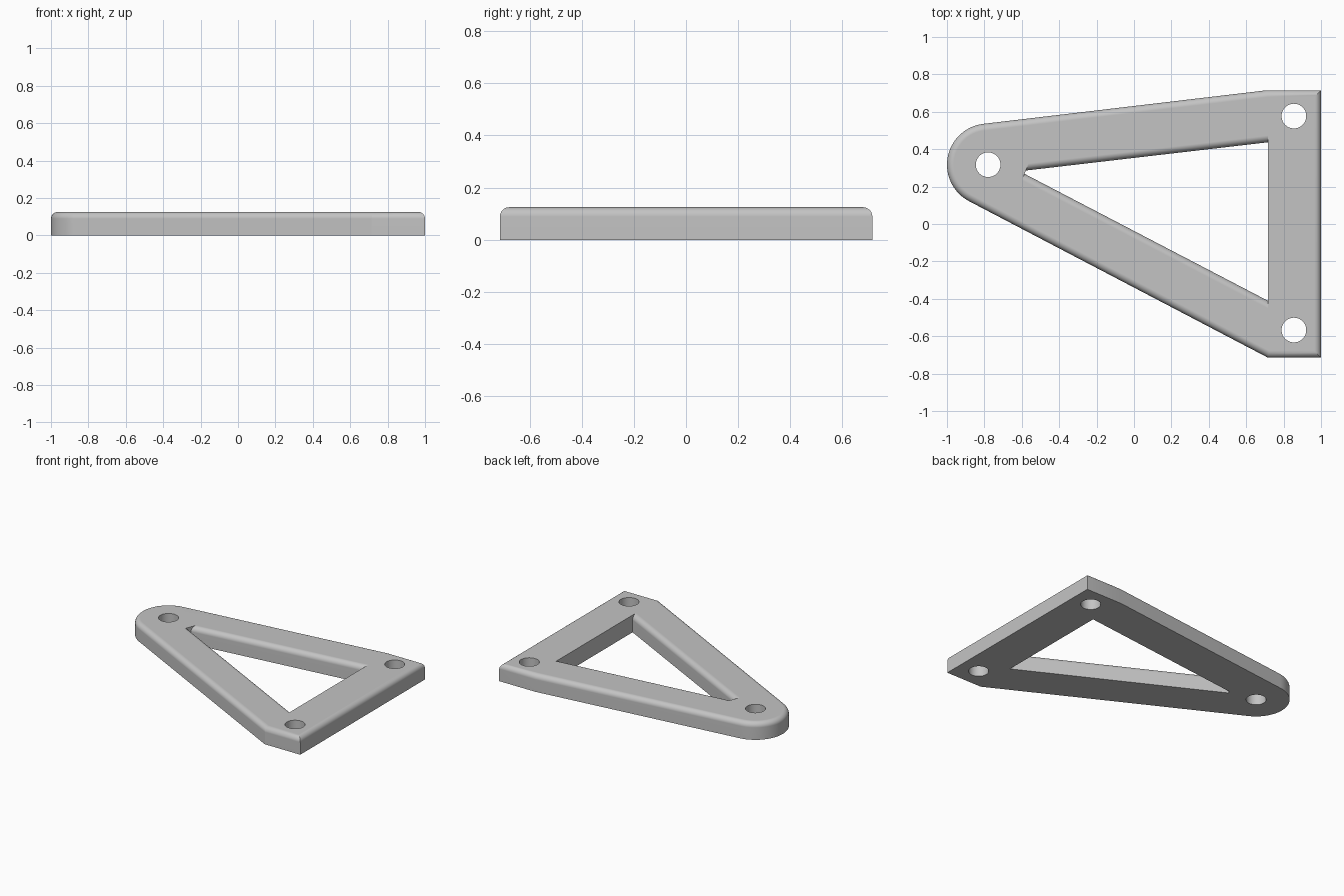
import bpy, bmesh
from math import sin, cos, pi, radians
from mathutils import Vector

if "Cube" in bpy.data.objects:
    bpy.data.objects.remove(bpy.data.objects["Cube"])

HEIGHT, FILLET, STEPS = 0.125, 0.036, 6
EYE, EYE_RADIUS, HOLE_RADIUS = Vector((-0.78, 0.317)), 0.22, 0.066

metal = bpy.data.materials.new("light grey")
metal.use_nodes = True
grey = (0.55, 0.55, 0.55, 1)
metal.diffuse_color = grey
metal.node_tree.nodes["Principled BSDF"].inputs["Base Color"].default_value = grey


def inset(loop, dists):
    """Move each edge of a counter-clockwise loop inward by its own distance."""
    lines = []
    for i, p in enumerate(loop):
        d = (loop[(i + 1) % len(loop)] - p).normalized()
        n = Vector((-d.y, d.x))
        lines.append((n, n.dot(p) + dists[i]))
    out = []
    for i in range(len(loop)):
        (a, ca), (b, cb) = lines[i - 1], lines[i]
        det = a.x * b.y - a.y * b.x
        out.append(Vector(((ca * b.y - cb * a.y) / det, (a.x * cb - b.x * ca) / det)))
    return out


def loft(name, layers):
    """Closed solid through (loop, z) layers."""
    bm = bmesh.new()
    rings = [[bm.verts.new((p.x, p.y, z)) for p in loop] for loop, z in layers]
    bm.faces.new(rings[0][::-1])
    bm.faces.new(rings[-1])
    for low, high in zip(rings, rings[1:]):
        for i in range(len(low)):
            j = (i + 1) % len(low)
            bm.faces.new((low[i], low[j], high[j], high[i]))
    bmesh.ops.recalc_face_normals(bm, faces=bm.faces)
    mesh = bpy.data.meshes.new(name)
    bm.to_mesh(mesh)
    bm.free()
    mesh.materials.append(metal)
    obj = bpy.data.objects.new(name, mesh)
    bpy.context.collection.objects.link(obj)
    return obj


def fillet_layers(loop, weights):
    """Quarter-round layers at the top edge, scaled per edge by weights."""
    layers = []
    for k in range(STEPS + 1):
        t = pi / 2 * k / STEPS
        d = FILLET * (1 - cos(t))
        layers.append((inset(loop, [w * d for w in weights]), HEIGHT - FILLET + FILLET * sin(t)))
    return layers


# Outer plate: round eye on the left, straight mounting edge on the right
outline = [Vector(p) for p in ((0.715, -0.714), (1, -0.714), (1, 0.715), (0.71, 0.715))]
for k in range(25):
    a = radians(96.6 + (242.4 - 96.6) * k / 24)
    outline.append(EYE + EYE_RADIUS * Vector((cos(a), sin(a))))
plate = loft("bracket_plate", [(outline, 0)] + fillet_layers(outline, [1] * len(outline)))

# Triangular opening, rounded only along the two slanted arms
opening = [Vector(p) for p in ((0.717, -0.411), (0.717, 0.437), (-0.578, 0.286), (-0.585, 0.268))]
flare = fillet_layers(opening, [0, -1, 0, -1])
cutters = [loft("opening_cutter", [(opening, -0.1)] + flare + [(flare[-1][0], HEIGHT + 0.1)])]

# Three bolt holes
for centre in (EYE, Vector((0.855, 0.577)), Vector((0.855, -0.567))):
    circle = [centre + HOLE_RADIUS * Vector((cos(k * pi / 24), sin(k * pi / 24))) for k in range(48)]
    cutters.append(loft("hole_cutter", [(circle, -0.1), (circle, HEIGHT + 0.1)]))

bpy.ops.object.select_all(action="DESELECT")
bpy.context.view_layer.objects.active = plate
plate.select_set(True)
for cutter in cutters:
    cutter.hide_render = True
    cut = plate.modifiers.new("cut", "BOOLEAN")
    cut.operation, cut.solver, cut.object = "DIFFERENCE", "EXACT", cutter
    bpy.ops.object.modifier_apply(modifier=cut.name)
    bpy.data.objects.remove(cutter)

# Smooth rounds, crisp edges, flat large faces
bpy.ops.object.shade_smooth_by_angle(angle=radians(25))
weighted = plate.modifiers.new("flat_faces", "WEIGHTED_NORMAL")
weighted.keep_sharp = True
